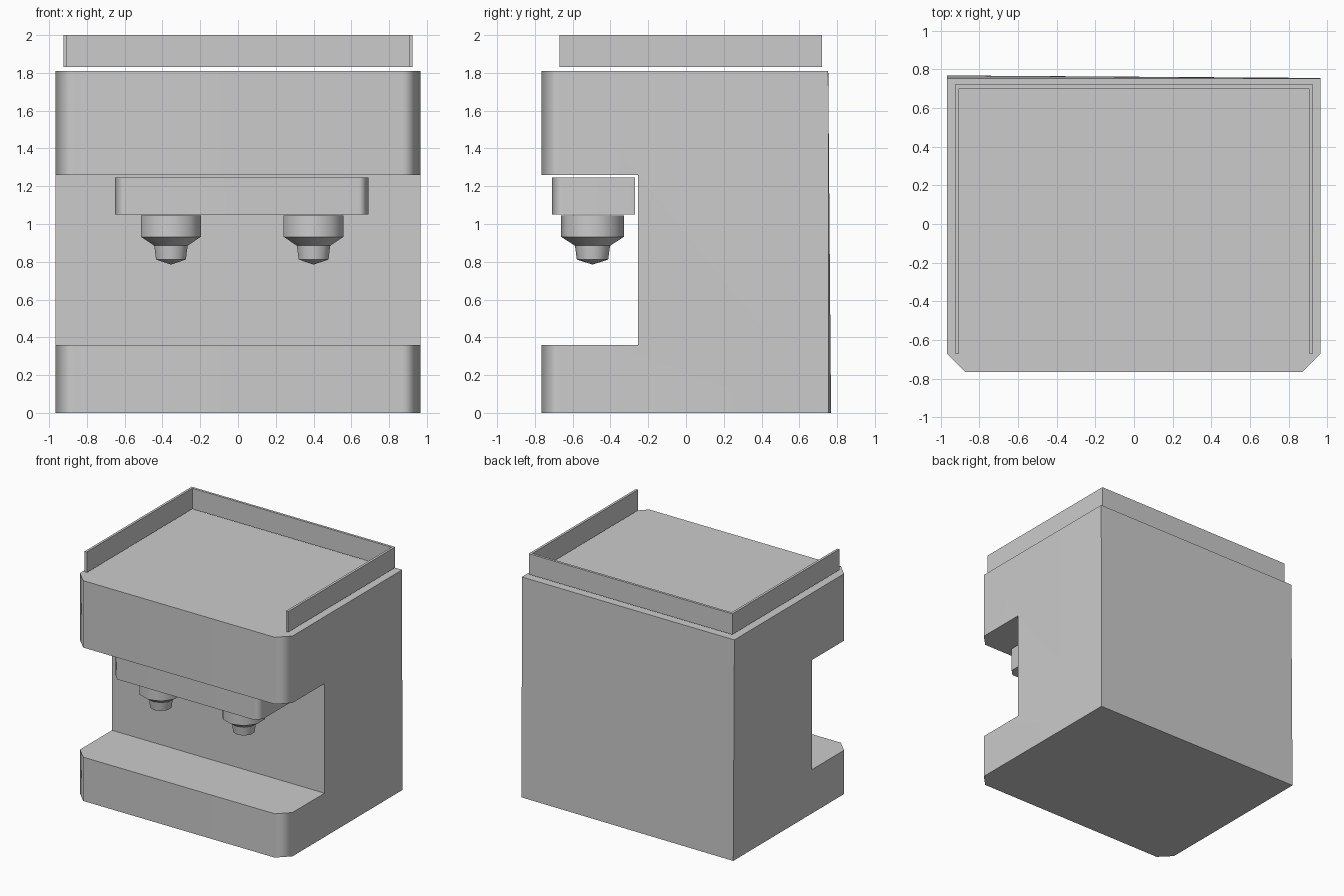
import bpy, bmesh, math
from mathutils import Vector

if "Cube" in bpy.data.objects:
    bpy.data.objects.remove(bpy.data.objects["Cube"])


def finish(name, bm, smooth=None):
    bmesh.ops.recalc_face_normals(bm, faces=bm.faces)
    me = bpy.data.meshes.new(name)
    bm.to_mesh(me)
    bm.free()
    ob = bpy.data.objects.new(name, me)
    bpy.context.collection.objects.link(ob)
    if smooth:
        bpy.ops.object.select_all(action='DESELECT')
        ob.select_set(True)
        bpy.context.view_layer.objects.active = ob
        bpy.ops.object.shade_smooth_by_angle(angle=math.radians(smooth))
        # keeps the large faces flat and the gradient inside the corners
        mod = ob.modifiers.new("flat_faces", 'WEIGHTED_NORMAL')
        mod.keep_sharp = True
    return ob


def extrude(points, direction):
    bm = bmesh.new()
    face = bm.faces.new([bm.verts.new(p) for p in points])
    geo = bmesh.ops.extrude_face_region(bm, geom=[face], use_keep_orig=True)
    moved = [g for g in geo['geom'] if isinstance(g, bmesh.types.BMVert)]
    bmesh.ops.translate(bm, verts=moved, vec=Vector(direction))
    return bm


def bevel_front_corners(bm, y, width):
    edges = [e for e in bm.edges
             if all(abs(v.co.y - y) < 0.001 for v in e.verts)
             and abs(e.verts[0].co.x - e.verts[1].co.x) < 0.001]
    bmesh.ops.bevel(bm, geom=edges, offset=width, segments=1,
                    profile=0.5, affect='EDGES')


# C-shaped machine body with chamfered front corners
side = [(-0.765, 0), (0.755, 0), (0.753, 1.81), (-0.765, 1.81),
        (-0.765, 1.26), (-0.255, 1.26), (-0.255, 0.36), (-0.765, 0.36)]
bm = extrude([(-0.967, y, z) for y, z in side], (1.932, 0, 0))
bevel_front_corners(bm, -0.765, 0.095)
for v in bm.verts:  # slightly skewed rear corner
    if v.co.y > 0.7 and v.co.x < 0 and v.co.z < 0.1:
        v.co.y = 0.768
finish("machine_body", bm, 50)

# Cup rail, open at the front
outer = [(-0.925, -0.67), (-0.925, 0.72), (0.925, 0.72), (0.925, -0.67)]
inner = [(0.905, -0.67), (0.905, 0.70), (-0.905, 0.70), (-0.905, -0.67)]
finish("cup_rail", extrude([(x, y, 1.83) for x, y in outer + inner], (0, 0, 0.17)))

# Brew head block under the upper housing
head = [(-0.65, -0.71), (0.69, -0.71), (0.69, -0.27), (-0.65, -0.27)]
bm = extrude([(x, y, 1.05) for x, y in head], (0, 0, 0.195))
bevel_front_corners(bm, -0.71, 0.05)
finish("brew_head", bm, 50)

# Two ten-sided spouts
profile = [(0.166, 1.045), (0.166, 0.932), (0.093, 0.885), (0.083, 0.812)]
for name, cx in (("left_spout", -0.355), ("right_spout", 0.40)):
    bm = bmesh.new()
    rings = []
    for r, z in profile:
        rings.append([bm.verts.new((cx + r * math.sin(i * math.tau / 10),
                                    -0.495 + r * math.cos(i * math.tau / 10), z))
                      for i in range(10)])
    tip = bm.verts.new((cx, -0.495, 0.785))
    bm.faces.new(rings[0])
    for i in range(10):
        j = (i + 1) % 10
        for a, b in zip(rings, rings[1:]):
            bm.faces.new((a[i], a[j], b[j], b[i]))
        bm.faces.new((rings[-1][i], rings[-1][j], tip))
    finish(name, bm, 38)
